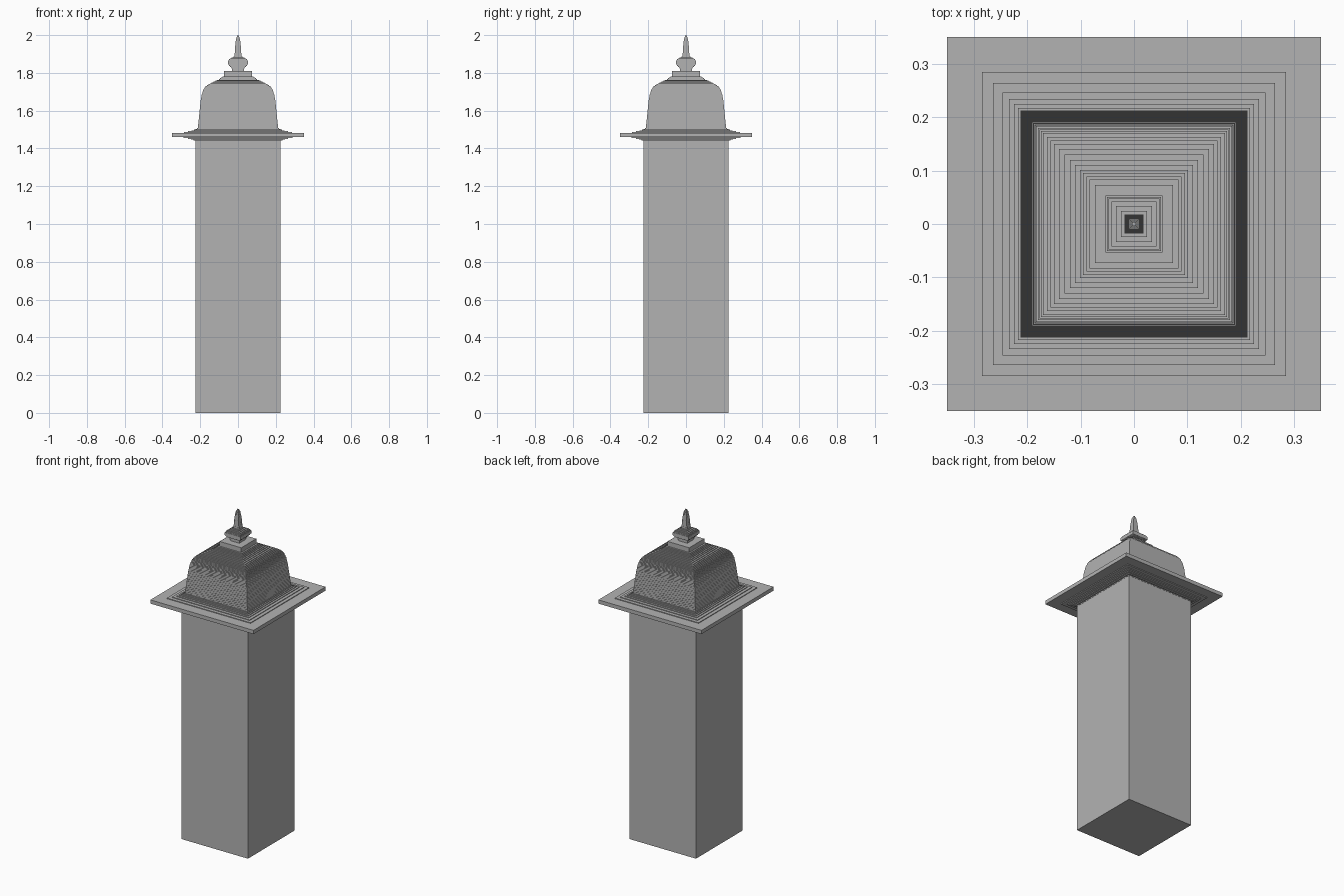
import bpy, bmesh

if "Cube" in bpy.data.objects:
    bpy.data.objects.remove(bpy.data.objects["Cube"])

stone = bpy.data.materials.new("grey_stone")
stone.diffuse_color = (0.45, 0.45, 0.45, 1)
stone.use_nodes = True
stone.node_tree.nodes["Principled BSDF"].inputs["Base Color"].default_value = stone.diffuse_color


def square_tower(name, rings):
    """Closed square solid from a list of (half width, height) rings."""
    bm = bmesh.new()
    loops = []
    for r, z in rings:
        loops.append([bm.verts.new((sx * r, sy * r, z))
                      for sx, sy in ((-1, -1), (1, -1), (1, 1), (-1, 1))])
    for a, b in zip(loops, loops[1:]):
        for i in range(4):
            j = (i + 1) % 4
            bm.faces.new((a[i], a[j], b[j], b[i]))
    bm.faces.new(loops[0][::-1])
    bm.faces.new(loops[-1])
    mesh = bpy.data.meshes.new(name)
    bm.to_mesh(mesh)
    bm.free()
    mesh.materials.append(stone)
    ob = bpy.data.objects.new(name, mesh)
    bpy.context.collection.objects.link(ob)
    return ob


def width_at(profile, z):
    for (r0, z0), (r1, z1) in zip(profile, profile[1:]):
        if z <= z1:
            return r0 + (r1 - r0) * (z - z0) / (z1 - z0)
    return profile[-1][0]


def stepped(name, profile, step=0.0045):
    """Stack of thin square layers following a profile."""
    z0, z1 = profile[0][1], profile[-1][1]
    n = max(1, round((z1 - z0) / step))
    h = (z1 - z0) / n
    rings = []
    for i in range(n):
        r = width_at(profile, z0 + (i + 0.5) * h)
        rings += [(r, z0 + i * h), (r, z0 + (i + 1) * h)]
    return square_tower(name, rings)


# Plain square shaft
square_tower("shaft", [(0.225, 0), (0.225, 1.44)])

# Cornice: stepped corbel, flat slab, stepped moulding above
stepped("cornice_underside", [(0.222, 1.437), (0.235, 1.444), (0.255, 1.451), (0.30, 1.46)])
square_tower("cornice_slab", [(0.35, 1.46), (0.35, 1.483)])
stepped("cornice_top", [(0.295, 1.483), (0.25, 1.492), (0.23, 1.499), (0.213, 1.508)])

# Bell shaped dome
stepped("dome", [(0.213, 1.508), (0.208, 1.55), (0.203, 1.60), (0.198, 1.65),
                 (0.192, 1.685), (0.184, 1.71), (0.172, 1.728), (0.146, 1.745)])
stepped("dome_crown", [(0.146, 1.745), (0.122, 1.755), (0.100, 1.766), (0.080, 1.781)])

# Plinth and finial
square_tower("finial_plinth", [(0.073, 1.781), (0.073, 1.81)])
stepped("finial_bulb", [(0.030, 1.81), (0.034, 1.828), (0.047, 1.838), (0.053, 1.848),
                        (0.053, 1.862), (0.046, 1.873), (0.020, 1.886)])
stepped("finial_spike", [(0.018, 1.886), (0.016, 1.93), (0.013, 1.96),
                         (0.009, 1.985), (0.003, 2.0)])
